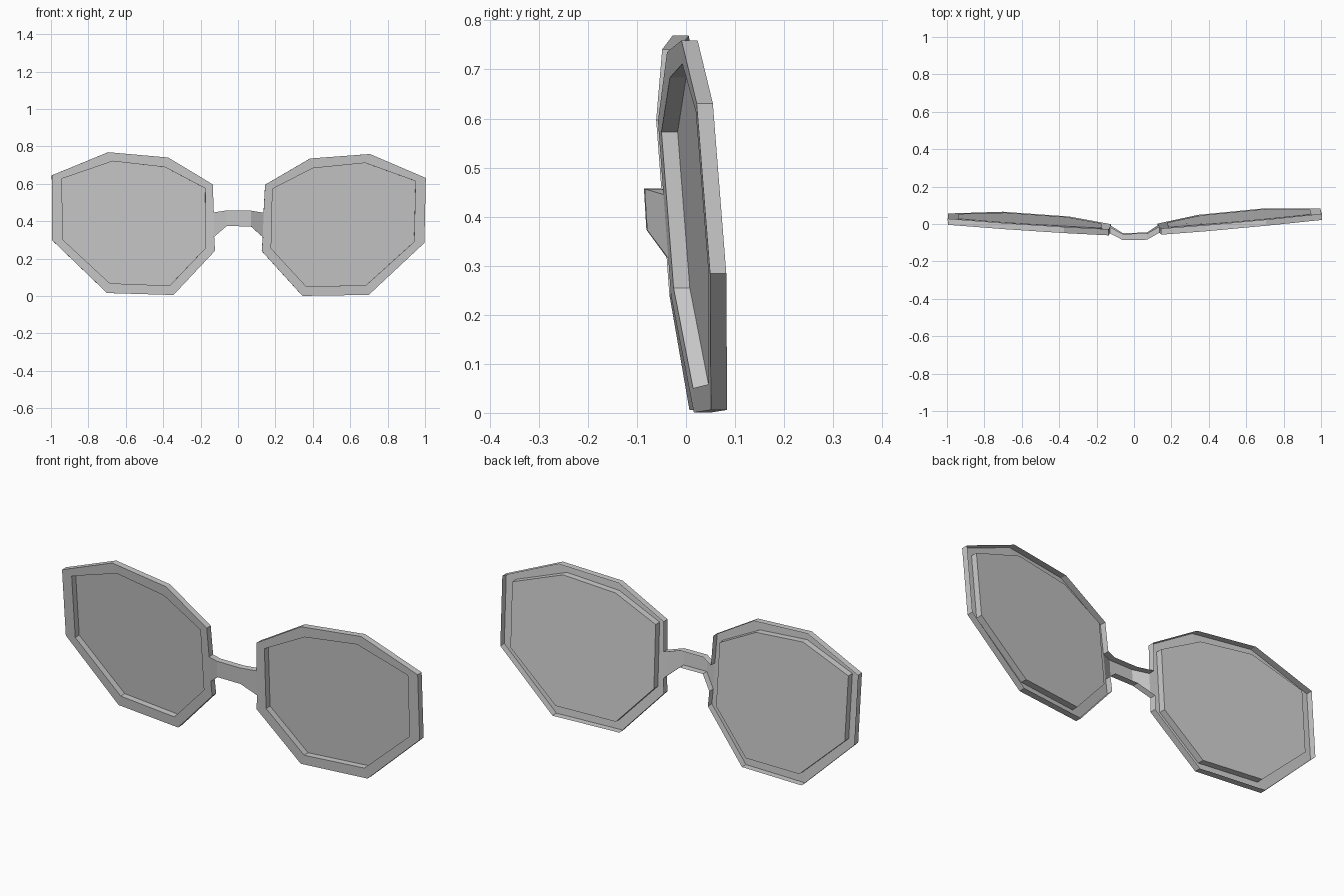
import bpy, bmesh

cube = bpy.data.objects.get("Cube")
if cube:
    bpy.data.objects.remove(cube, do_unlink=True)

grey = bpy.data.materials.new("light_grey")
grey.use_nodes = True
grey.diffuse_color = (0.6, 0.6, 0.6, 1)
grey.node_tree.nodes["Principled BSDF"].inputs["Base Color"].default_value = (0.6, 0.6, 0.6, 1)

DEPTH = 0.033

# Outlines of one side as (x, z), from the upper inner corner round to the lower inner corner
OUTER = [(.14, .60), (.38, .742), (.70, .768), (1.0, .642),
         (.995, .295), (.70, .015), (.345, .007), (.125, .245)]
INNER = [(.18, .578), (.395, .69), (.675, .72), (.945, .625),
         (.94, .30), (.685, .067), (.365, .057), (.175, .26)]
# Where the bridge meets the rim
JOINT_LOW, JOINT_HIGH = (.13, .32), (.133, .45)


def on_wrap(point):
    """Place an outline point on the gently wrapped, leaning front surface."""
    x, z = point
    return (x, -.029 + .135 * x - .046 * x * x - .08 * z, z)


def pushed(co):
    return (co[0], co[1] + DEPTH, co[2])


def finish(name, bm):
    """Mirror the half and set the slight turn of the whole pair."""
    bmesh.ops.remove_doubles(bm, verts=bm.verts, dist=1e-5)
    bmesh.ops.recalc_face_normals(bm, faces=bm.faces)
    mesh = bpy.data.meshes.new(name)
    bm.to_mesh(mesh)
    bm.free()
    mesh.materials.append(grey)
    ob = bpy.data.objects.new(name, mesh)
    bpy.context.collection.objects.link(ob)
    mirror = ob.modifiers.new("mirror", "MIRROR")
    mirror.use_clip = True
    ob.rotation_euler = (0, .007, .013)
    ob.location.z = -.004


def face(bm, *cos):
    bm.faces.new([bm.verts.new(c) for c in cos])


def wall(bm, a, b):
    face(bm, a, b, pushed(b), pushed(a))


outer = [on_wrap(p) for p in OUTER]
inner = [on_wrap(p) for p in INNER]
low, high = on_wrap(JOINT_LOW), on_wrap(JOINT_HIGH)

# Rims: front band with outer and inner walls, open at the back
bm = bmesh.new()
for i in range(7):
    face(bm, outer[i], outer[i + 1], inner[i + 1], inner[i])
    wall(bm, outer[i], outer[i + 1])
for i in range(8):
    wall(bm, inner[i], inner[(i + 1) % 8])
face(bm, outer[7], low, inner[7])
face(bm, low, high, inner[0], inner[7])
face(bm, high, outer[0], inner[0])
wall(bm, outer[7], low)
wall(bm, high, outer[0])
finish("rims", bm)

# Lenses: panes set at the back of the inner walls
bm = bmesh.new()
face(bm, *[pushed(c) for c in inner])
finish("lenses", bm)

# Bridge: folded strip with upper and lower walls
bm = bmesh.new()
top = [high, (.065, -.085, .461), (0, -.085, .461)]
bottom = [low, (.065, -.08, .377), (0, -.08, .377)]
for i in range(2):
    face(bm, top[i], top[i + 1], bottom[i + 1], bottom[i])
    wall(bm, top[i], top[i + 1])
    wall(bm, bottom[i], bottom[i + 1])
finish("bridge", bm)
